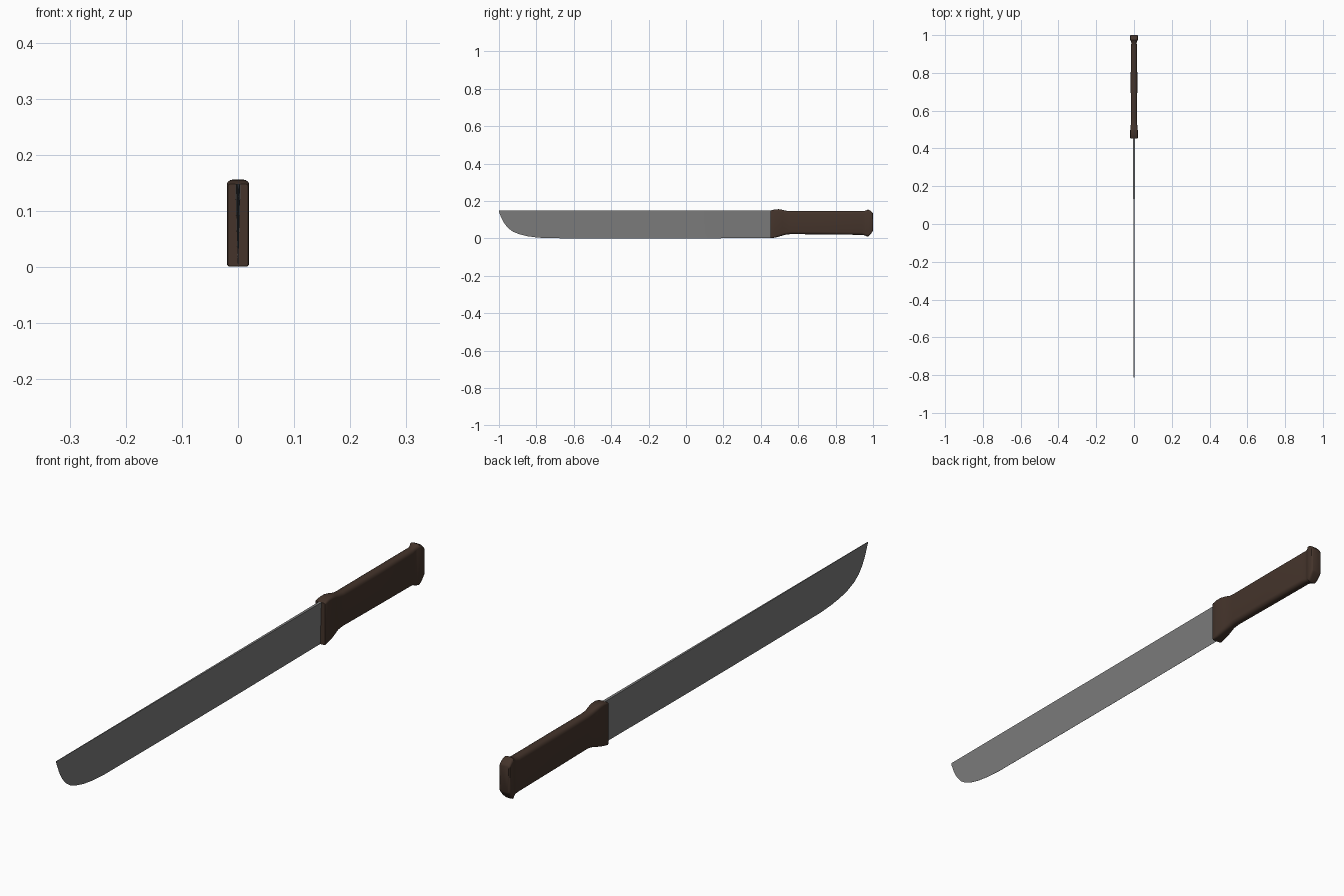
import bpy, bmesh, math

if "Cube" in bpy.data.objects:
    bpy.data.objects.remove(bpy.data.objects["Cube"])


def material(name, rgb):
    m = bpy.data.materials.new(name)
    m.diffuse_color = (*rgb, 1)
    m.use_nodes = True
    m.node_tree.nodes["Principled BSDF"].inputs["Base Color"].default_value = m.diffuse_color
    return m


def loft(name, rings, mat, angle):
    """Bridge closed rings of points into a capped solid."""
    bm = bmesh.new()
    vr = [[bm.verts.new(p) for p in ring] for ring in rings]
    n = len(vr[0])
    for a, b in zip(vr, vr[1:]):
        for i in range(n):
            j = (i + 1) % n
            bm.faces.new((a[i], a[j], b[j], b[i]))
    bm.faces.new(vr[0])
    bm.faces.new(vr[-1])
    bmesh.ops.remove_doubles(bm, verts=bm.verts, dist=1e-6)
    bmesh.ops.recalc_face_normals(bm, faces=bm.faces)
    me = bpy.data.meshes.new(name)
    bm.to_mesh(me)
    bm.free()
    me.materials.append(mat)
    ob = bpy.data.objects.new(name, me)
    bpy.context.collection.objects.link(ob)
    bpy.context.view_layer.objects.active = ob
    ob.select_set(True)
    bpy.ops.object.shade_smooth_by_angle(angle=math.radians(angle))
    ob.select_set(False)
    return ob


steel = material("blade steel", (0.2, 0.2, 0.2))
brown = material("dark brown grip", (0.058, 0.034, 0.024))

# Blade: wedge section, thick spine on top, tapering to the edge and the tip
TOP = 0.148
edge = [(-1.0, 0.142), (-0.985, 0.105), (-0.97, 0.078), (-0.95, 0.054), (-0.925, 0.036),
        (-0.89, 0.022), (-0.85, 0.012), (-0.8, 0.005), (-0.74, 0.001), (-0.4, 0.0),
        (0.0, 0.0), (0.46, 0.002), (0.5, 0.03)]
blade = []
for y, z in edge:
    t = 0.0008 + 0.0042 * (y + 1) / 1.5
    blade.append([(-t, y, TOP), (-0.0003, y, z), (0.0003, y, z), (t, y, TOP)])
loft("blade", blade, steel, 30)

# Handle: stations of (y, bottom, top, half width, corner radius)
stations = [(0.452, 0.002, 0.148, 0.018, 0.004), (0.456, 0.001, 0.150, 0.020, 0.006),
            (0.475, 0.004, 0.155, 0.020, 0.008), (0.495, 0.009, 0.156, 0.020, 0.010),
            (0.515, 0.015, 0.153, 0.0185, 0.012), (0.535, 0.020, 0.148, 0.016, 0.013),
            (0.56, 0.023, 0.146, 0.0165, 0.014), (0.75, 0.021, 0.146, 0.0175, 0.015),
            (0.94, 0.019, 0.146, 0.0165, 0.014), (0.955, 0.016, 0.147, 0.014, 0.012),
            (0.965, 0.011, 0.151, 0.015, 0.012), (0.974, 0.010, 0.154, 0.020, 0.012),
            (0.985, 0.020, 0.149, 0.020, 0.010), (0.997, 0.036, 0.137, 0.020, 0.008),
            (1.0, 0.042, 0.132, 0.017, 0.006)]
handle = []
for y, lo, hi, w, r in stations:
    ring = []
    for k, (cx, cz) in enumerate([(w - r, hi - r), (r - w, hi - r), (r - w, lo + r), (w - r, lo + r)]):
        for s in range(5):
            a = math.pi / 2 * (k + s / 4)
            ring.append((cx + r * math.cos(a), y, cz + r * math.sin(a)))
    handle.append(ring)
loft("handle", handle, brown, 40)
